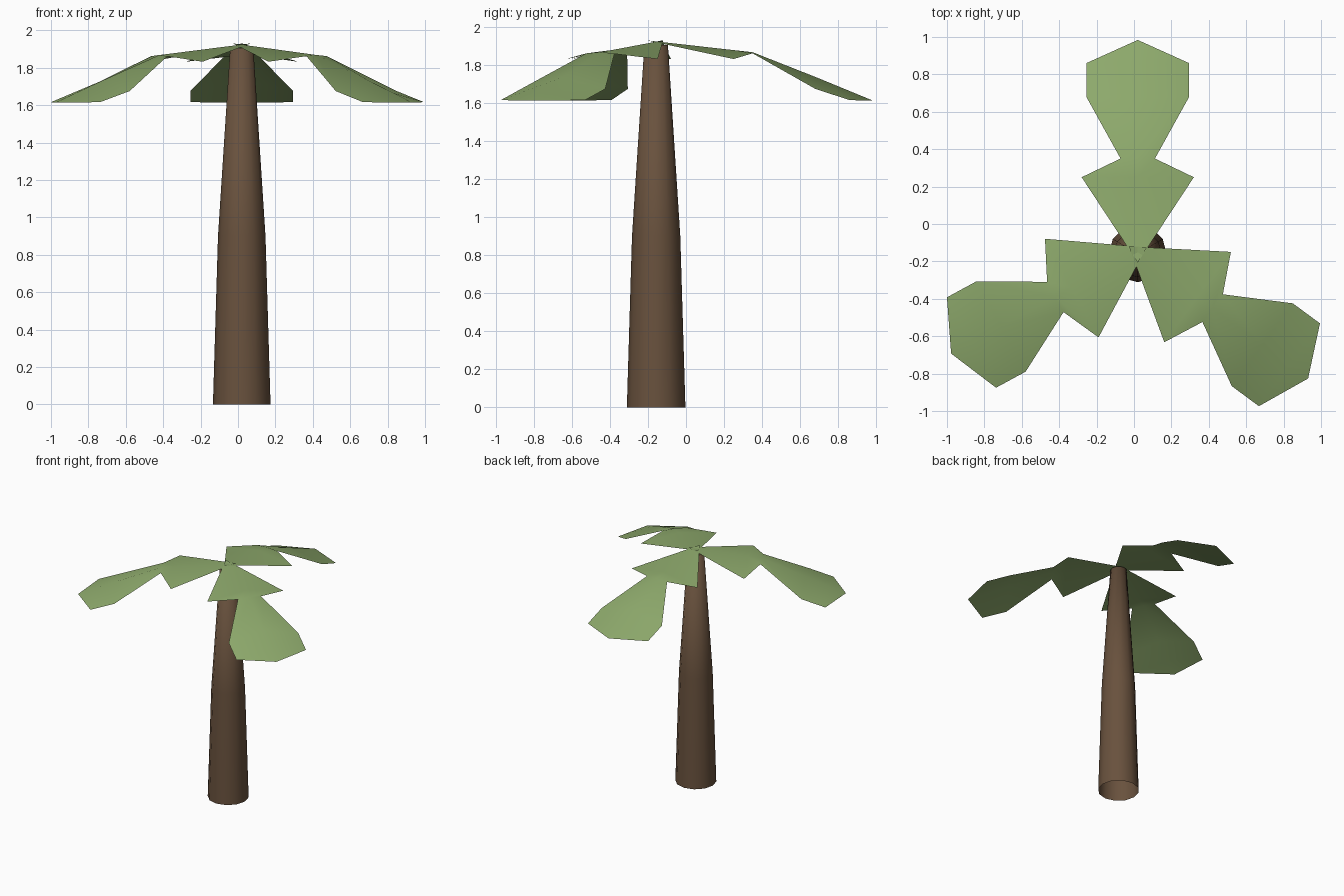
import bpy, bmesh, math
from mathutils import Matrix, Vector

if "Cube" in bpy.data.objects:
    bpy.data.objects.remove(bpy.data.objects["Cube"])


def material(name, colour):
    m = bpy.data.materials.new(name)
    m.diffuse_color = (*colour, 1)
    m.use_nodes = True
    m.node_tree.nodes["Principled BSDF"].inputs["Base Color"].default_value = m.diffuse_color
    return m


def finish(name, bm, mat):
    for f in bm.faces:
        f.smooth = True
    mesh = bpy.data.meshes.new(name)
    bm.to_mesh(mesh)
    bm.free()
    mesh.materials.append(mat)
    ob = bpy.data.objects.new(name, mesh)
    bpy.context.collection.objects.link(ob)
    return ob


bark = material("bark brown", (0.14, 0.083, 0.047))
green = material("leaf green", (0.27, 0.40, 0.15))

# Trunk: open 12-sided tapering tube (radius, height)
bm = bmesh.new()
SIDES = 12
rings = []
for r, z in [(0.154, 0.0), (0.127, 0.9), (0.062, 1.905)]:
    rings.append([bm.verts.new((0.02 + r * math.cos(math.tau * i / SIDES),
                                -0.157 + r * math.sin(math.tau * i / SIDES), z))
                  for i in range(SIDES)])
for a, b in zip(rings, rings[1:]):
    for i in range(SIDES):
        j = (i + 1) % SIDES
        bm.faces.new((a[i], a[j], b[j], b[i]))
bm.faces.new(rings[-1])
finish("trunk", bm, bark)

# Leaf rows along its length: distance, half width, edge height, spine height
ROWS = [(0.456, 0.30, 1.832, 1.879),
        (0.556, 0.092, 1.862, 1.868),
        (0.886, 0.275, 1.675, 1.738),
        (1.066, 0.275, 1.616, 1.664)]


def leaf(name, apex, angle):
    bm = bmesh.new()
    place = Matrix.Translation((*apex, 0)) @ Matrix.Rotation(math.radians(angle), 4, 'Z')

    def vert(x, y, z):
        return bm.verts.new(place @ Vector((x, y, z)))

    base = vert(0, 0, 1.93)
    tip = vert(1.19, 0, 1.613)
    rows = [(vert(d, w, ze), vert(d, 0, zs), vert(d, -w, ze)) for d, w, ze, zs in ROWS]
    for k in range(2):
        bm.faces.new((base, rows[0][k + 1], rows[0][k]))
        for a, b in zip(rows, rows[1:]):
            bm.faces.new((a[k], a[k + 1], b[k + 1], b[k]))
        bm.faces.new((rows[-1][k], rows[-1][k + 1], tip))
    finish(name, bm, green)


# Three drooping leaves crossing at the top of the trunk
leaf("back_leaf", (0.02, -0.206), 90)
leaf("left_leaf", (0.068, -0.125), 208.5)
leaf("right_leaf", (-0.027, -0.12), -36.4)
